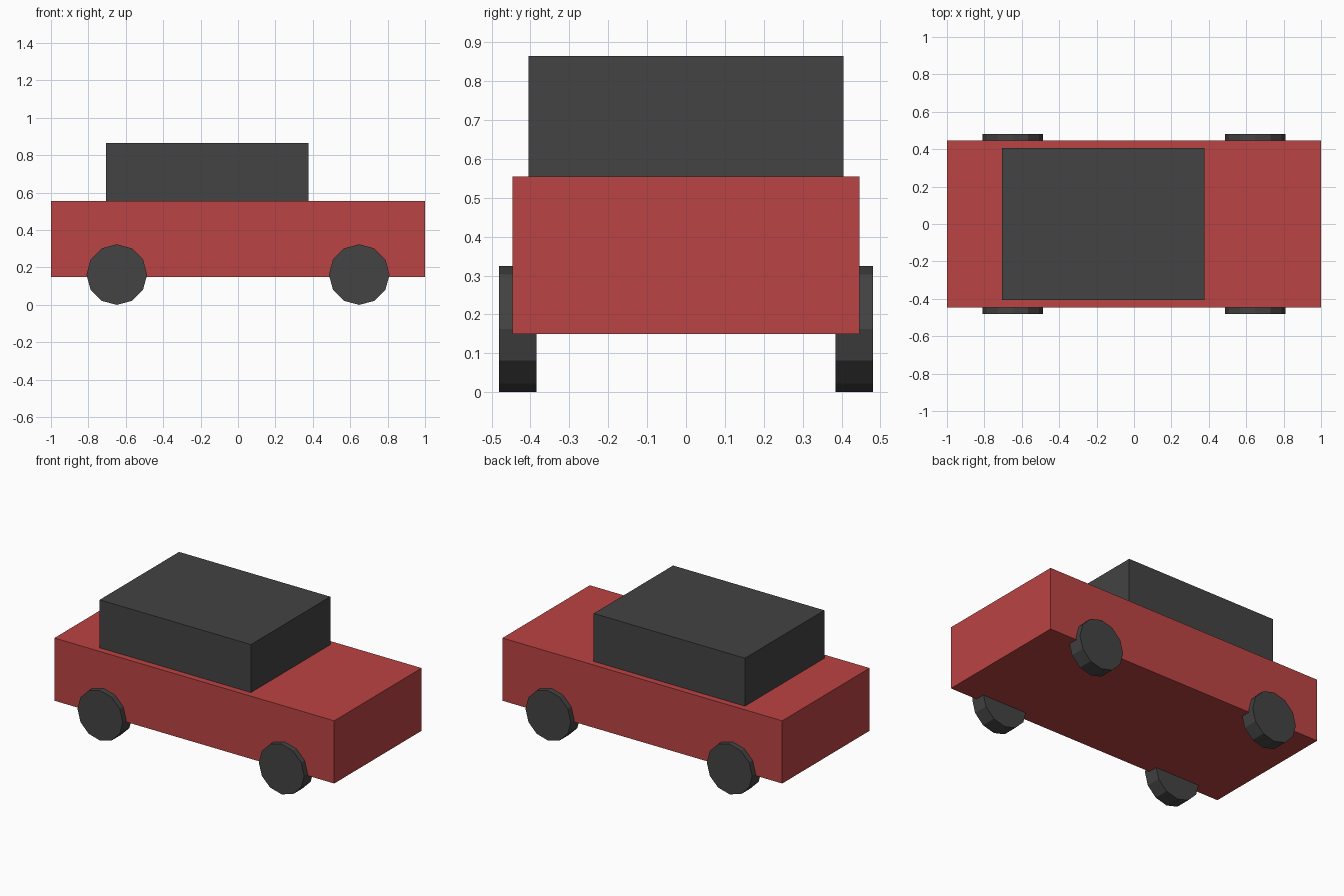
import bpy
import math

default = bpy.data.objects.get("Cube")
if default:
    bpy.data.objects.remove(default, do_unlink=True)


def make_material(name, color):
    mat = bpy.data.materials.new(name)
    mat.use_nodes = True
    mat.diffuse_color = color
    for node in mat.node_tree.nodes:
        if node.type == 'BSDF_PRINCIPLED':
            node.inputs["Base Color"].default_value = color
    return mat


red = make_material("red paint", (0.50, 0.056, 0.056, 1))
dark = make_material("dark grey", (0.056, 0.056, 0.056, 1))


def finish(name, mat):
    obj = bpy.context.object
    obj.name = name
    obj.data.materials.append(mat)
    return obj


def box(name, low, high, mat):
    center = [(a + b) / 2 for a, b in zip(low, high)]
    bpy.ops.mesh.primitive_cube_add(size=1, location=center)
    obj = finish(name, mat)
    obj.scale = [b - a for a, b in zip(low, high)]
    bpy.ops.object.transform_apply(location=False, rotation=False, scale=True)
    return obj


# Lower body and cabin
box("body", (-1, -0.446, 0.15), (1, 0.446, 0.555), red)
box("cabin", (-0.705, -0.405, 0.555), (0.376, 0.405, 0.865), dark)

# Four twelve-sided wheels, each with a corner pointing straight up
RADIUS = 0.162
for end, x in (("rear", -0.648), ("front", 0.648)):
    for side, y in (("right", -0.433), ("left", 0.433)):
        bpy.ops.mesh.primitive_cylinder_add(
            vertices=12, radius=RADIUS, depth=0.097,
            location=(x, y, RADIUS), rotation=(math.pi / 2, 0, 0))
        finish(f"{end}_{side}_wheel", dark)
